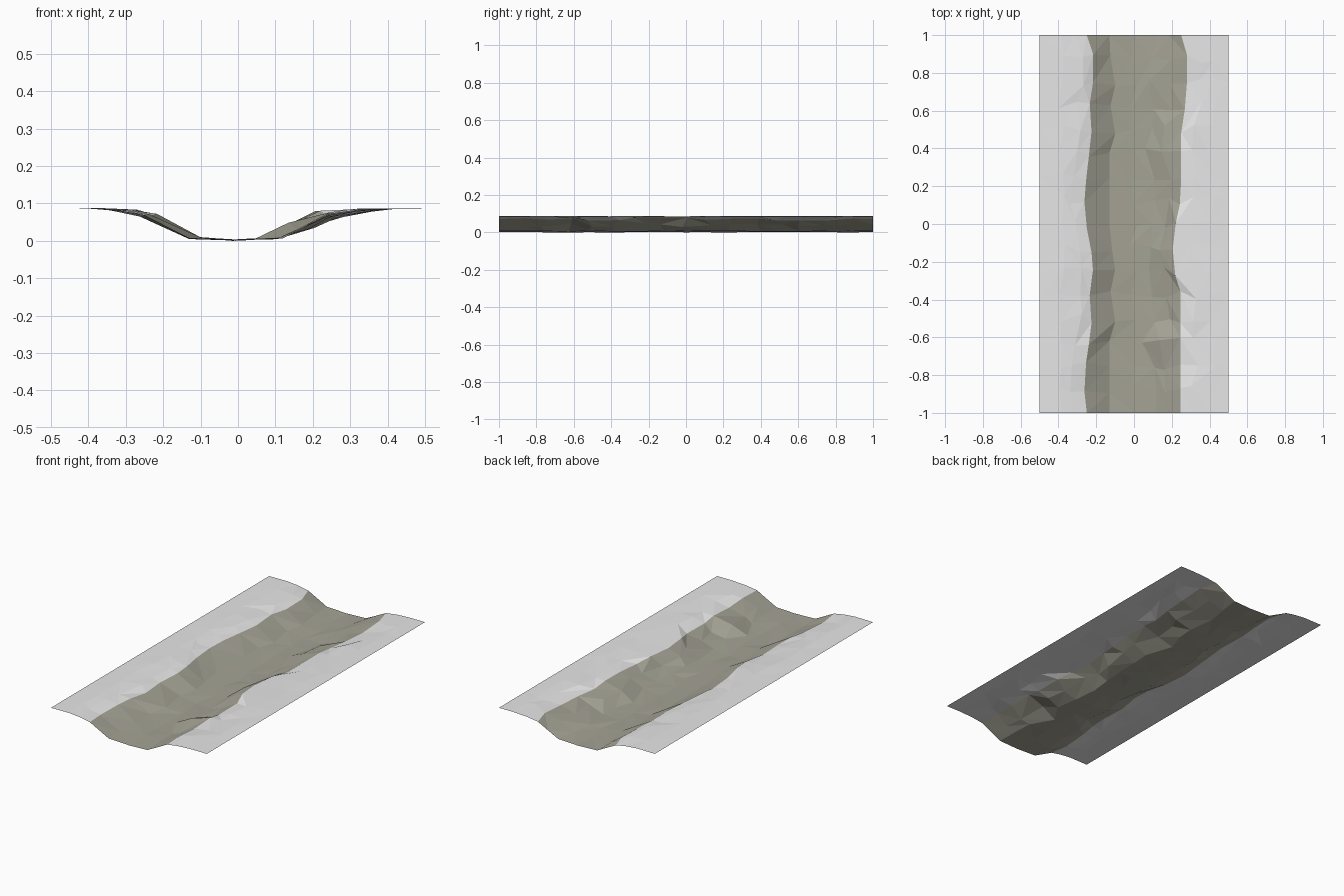
import bpy, bmesh, random

if "Cube" in bpy.data.objects:
    bpy.data.objects.remove(bpy.data.objects["Cube"])
random.seed(4)


def material(name, rgb):
    m = bpy.data.materials.new(name)
    m.diffuse_color = (*rgb, 1)
    m.use_nodes = True
    m.node_tree.nodes["Principled BSDF"].inputs["Base Color"].default_value = m.diffuse_color
    return m


def curve(points, y):
    """Linear interpolation through (y, x) control points."""
    for (y0, a), (y1, b) in zip(points, points[1:]):
        if y <= y1:
            return a + (b - a) * (y - y0) / (y1 - y0)
    return points[-1][1]


# Plan outlines of the channel: shore lines and bed edges
left_shore = [(-1, -.25), (-.85, -.265), (-.5, -.225), (-.37, -.235), (-.2, -.21), (0, -.25),
              (.15, -.265), (.5, -.225), (.62, -.235), (.8, -.21), (.93, -.22), (1, -.25)]
left_foot = [(-1, -.13), (-.62, -.13), (-.5, -.1), (-.37, -.125), (-.25, -.1), (0, -.13),
             (.38, -.13), (.5, -.1), (.62, -.125), (.75, -.1), (.87, -.125), (1, -.13)]
right_foot = [(-1, .12), (-.75, .11), (-.62, .04), (-.5, .11), (-.25, .08), (0, .1),
              (.25, .11), (.4, .05), (.55, .12), (.75, .08), (1, .12)]
right_shore = [(-1, .245), (-.35, .245), (-.2, .205), (-.06, .205), (.05, .235), (.2, .25),
               (.55, .25), (.67, .28), (.88, .28), (1, .25)]

# Cross-sections along the river, from the left border to the right one
bm = bmesh.new()
ROWS = 16
rows = []
for i in range(ROWS + 1):
    y = -1 + 2 * i / ROWS
    end = i in (0, ROWS)
    j = lambda a: 0 if end else random.uniform(-a, a)
    ls, lf = curve(left_shore, y), curve(left_foot, y)
    rf, rs = curve(right_foot, y), curve(right_shore, y)
    section = [
        (-.5, .088, 0), (-.385 + j(.02), .089, .001), (ls - .065 + j(.015), .083, .003),
        (ls, .071, .006), (lf, .009, .004), (j(.02), .004, .002), (rf, .009, .003),
        ((rf + rs) / 2 + j(.02), .041, .012), (rs, .074, .009),
        (rs + .075 + j(.02), .084, .004), (.41 + j(.02), .088, .001), (.5, .088, 0)]
    row = []
    for k, (x, z, dz) in enumerate(section):
        dy = 0 if k in (0, len(section) - 1) else j(.025)
        row.append(bm.verts.new((x, y + dy, z + j(dz))))
    rows.append(row)

# Triangulated faceted sheet, bed colour between the shore lines
for r0, r1 in zip(rows, rows[1:]):
    for k in range(len(r0) - 1):
        a, b, c, d = r0[k], r0[k + 1], r1[k + 1], r1[k]
        if random.random() < .5:
            tris = ((a, b, c), (a, c, d))
        else:
            tris = ((a, b, d), (b, c, d))
        for t in tris:
            bm.faces.new(t).material_index = 1 if 3 <= k <= 7 else 0

# Rest the lowest point on the ground
low = min(v.co.z for v in bm.verts)
for v in bm.verts:
    v.co.z -= low

mesh = bpy.data.meshes.new("river_bed_tile")
bm.to_mesh(mesh)
bm.free()
mesh.materials.append(material("snow_bank", (.8, .8, .8)))
mesh.materials.append(material("river_bed_stone", (.38, .37, .305)))
bpy.context.collection.objects.link(bpy.data.objects.new("river_bed_tile", mesh))
